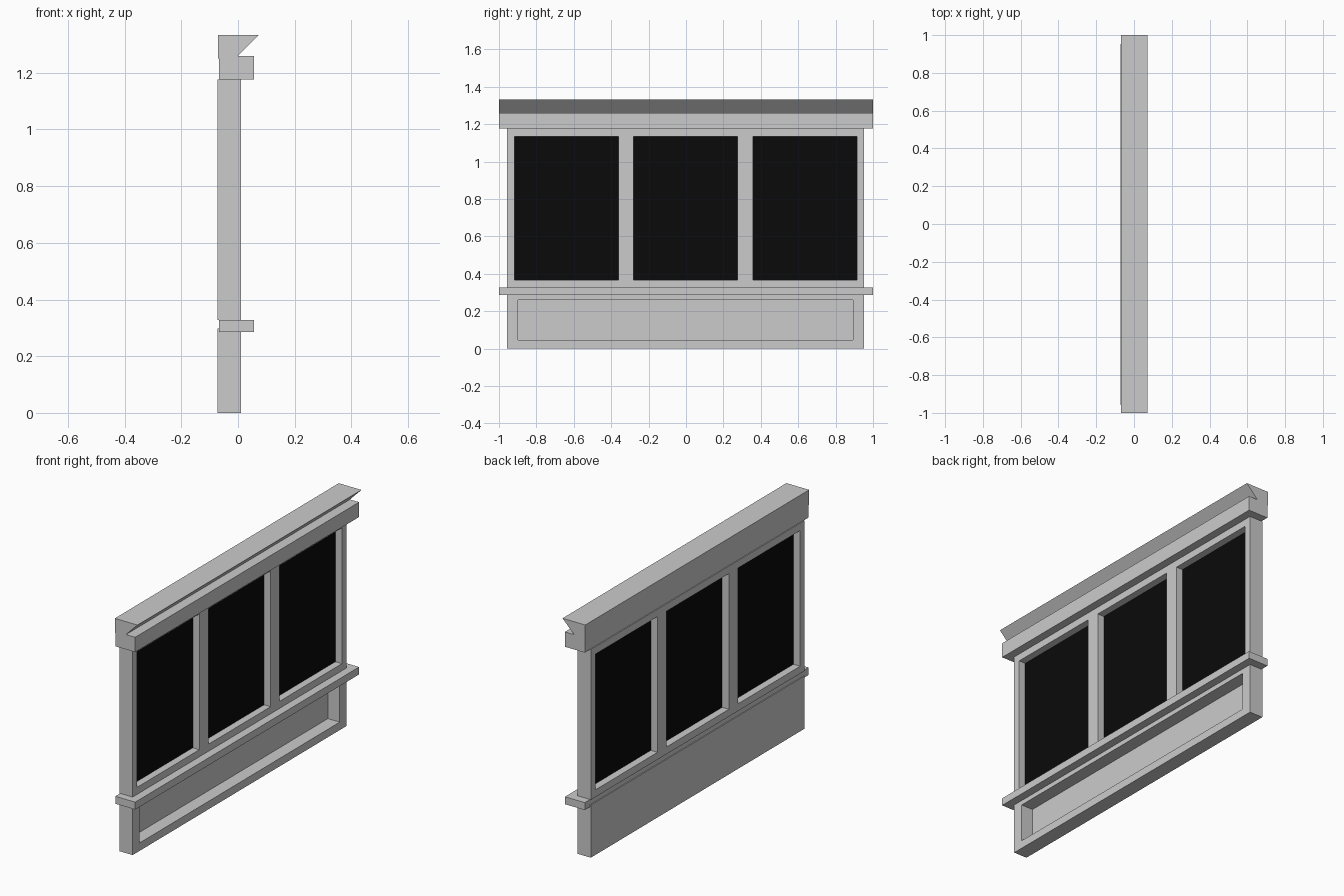
import bpy, bmesh

if "Cube" in bpy.data.objects:
    bpy.data.objects.remove(bpy.data.objects["Cube"])

YC = -0.002           # the frame and base sit a hair off centre
HALF = 0.955          # half width of frame and base


def add_mesh(name, bm):
    mesh = bpy.data.meshes.new(name)
    bmesh.ops.recalc_face_normals(bm, faces=bm.faces)
    bm.to_mesh(mesh)
    bm.free()
    ob = bpy.data.objects.new(name, mesh)
    bpy.context.collection.objects.link(ob)
    return ob


def extrude_profile(name, pts, y0, y1):
    """Closed (x, z) profile swept along y."""
    bm = bmesh.new()
    face = bm.faces.new([bm.verts.new((x, y0, z)) for x, z in pts])
    geom = bmesh.ops.extrude_face_region(bm, geom=[face])["geom"]
    moved = [g for g in geom if isinstance(g, bmesh.types.BMVert)]
    bmesh.ops.translate(bm, verts=moved, vec=(0, y1 - y0, 0))
    return add_mesh(name, bm)


def box(name, x, y, z):
    pts = [(x[0], z[0]), (x[1], z[0]), (x[1], z[1]), (x[0], z[1])]
    return extrude_profile(name, pts, *y)


def cut(ob, cutter):
    mod = ob.modifiers.new("cut", "BOOLEAN")
    mod.operation, mod.solver, mod.object = "DIFFERENCE", "EXACT", cutter
    bpy.context.view_layer.objects.active = ob
    bpy.ops.object.modifier_apply(modifier=mod.name)
    bpy.data.objects.remove(cutter)


side = (YC - HALF, YC + HALF)

# Lower panel with a deep recess in its face
base = box("base_panel", (-0.072, 0.011), side, (0, 0.298))
cut(base, box("recess_cutter", (-0.063, 0.1), (-0.897, 0.893), (0.045, 0.26)))

# Sill and header boards
box("sill", (-0.067, 0.057), (-1, 1), (0.286, 0.328))
box("header", (-0.067, 0.057), (-1, 1), (1.176, 1.26))

# Crown with a sloped overhang
extrude_profile("crown", [(-0.07, 1.25), (-0.001, 1.259), (0.072, 1.333), (-0.07, 1.333)], -1, 1)

# Window frame with three openings, each holding a dark pane
black = bpy.data.materials.new("dark_glass")
black.diffuse_color = (0.003, 0.003, 0.003, 1)
black.use_nodes = True
black.node_tree.nodes["Principled BSDF"].inputs["Base Color"].default_value = black.diffuse_color
frame = box("window_frame", (-0.072, 0.011), side, (0.327, 1.177))
z0, z1 = 0.368, 1.135
for i in (-1, 0, 1):
    yc = YC + i * 0.637
    y0, y1 = yc - 0.278, yc + 0.278
    cut(frame, box("opening_cutter", (-0.2, 0.2), (y0, y1), (z0, z1)))
    bm = bmesh.new()
    bm.faces.new([bm.verts.new((-0.03, y, z)) for y, z in
                  ((y0, z0), (y1, z0), (y1, z1), (y0, z1))])
    pane = add_mesh(f"window_pane_{i + 2}", bm)
    pane.data.materials.append(black)
